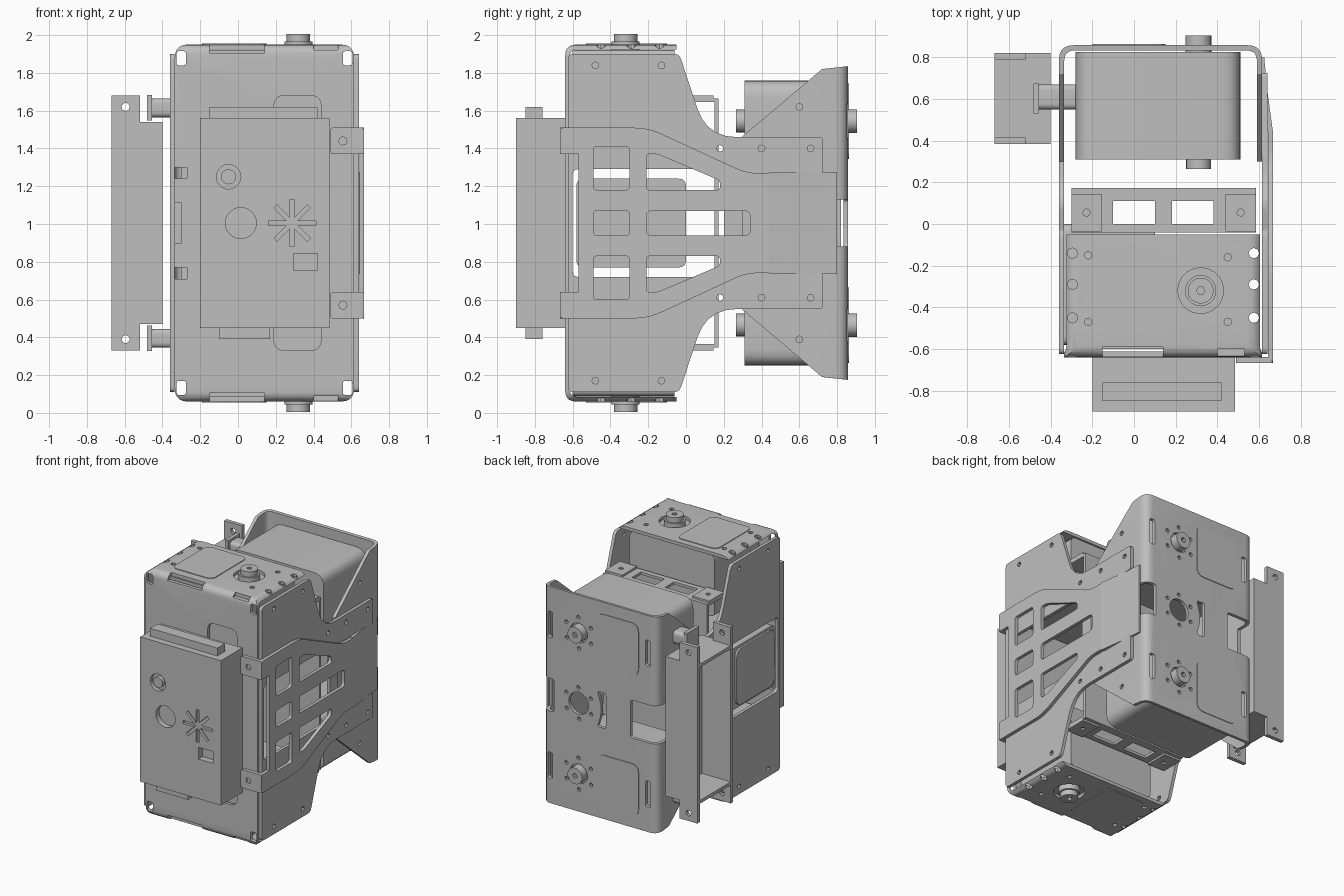
import bpy, bmesh, math
from mathutils import Vector

cube = bpy.data.objects.get("Cube")
if cube:
    bpy.data.objects.remove(cube, do_unlink=True)

grey = bpy.data.materials.new("plain grey")
grey.use_nodes = True
COL = (0.52, 0.52, 0.52, 1)
grey.diffuse_color = COL
next(n for n in grey.node_tree.nodes if n.type == 'BSDF_PRINCIPLED').inputs["Base Color"].default_value = COL

parts = []
XM, ZM = 0.14, 1.005           # middle of the frame in x and z


def mz(z):
    return 2 * ZM - z


def rounded(pts, r=0.0, n=5):
    """Polygon with filleted corners; a third value in a point overrides the radius."""
    out = []
    for i, p in enumerate(pts):
        rad = p[2] if len(p) > 2 else r
        c = Vector(p[:2])
        a, b = Vector(pts[i - 1][:2]) - c, Vector(pts[(i + 1) % len(pts)][:2]) - c
        if rad <= 0:
            out.append(c)
            continue
        p0 = c + a.normalized() * min(rad, a.length * 0.49)
        p1 = c + b.normalized() * min(rad, b.length * 0.49)
        for k in range(n + 1):
            t = k / n
            out.append(p0 * (1 - t) ** 2 + c * 0.82 * 2 * t * (1 - t) + c * 0.18 * 2 * t * (1 - t) + p1 * t * t)
    return out


def rect(u0, u1, v0, v1):
    return [(u0, v0), (u1, v0), (u1, v1), (u0, v1)]


def prism(name, pts, axis, a, b, r=0.0):
    """Extrude a 2D outline along an axis: x uses (y,z), y uses (x,z), z uses (x,y)."""
    place = {'x': lambda u, v, w: (w, u, v), 'y': lambda u, v, w: (u, w, v), 'z': lambda u, v, w: (u, v, w)}[axis]
    bm = bmesh.new()
    f = bm.faces.new([bm.verts.new(place(p[0], p[1], a)) for p in rounded(pts, r)])
    top = bmesh.ops.extrude_face_region(bm, geom=[f])['geom']
    move = Vector(place(0, 0, b - a))
    bmesh.ops.translate(bm, vec=move, verts=[g for g in top if isinstance(g, bmesh.types.BMVert)])
    bmesh.ops.recalc_face_normals(bm, faces=bm.faces)
    me = bpy.data.meshes.new(name)
    bm.to_mesh(me)
    bm.free()
    me.materials.append(grey)
    ob = bpy.data.objects.new(name, me)
    bpy.context.collection.objects.link(ob)
    parts.append(ob)
    return ob


def box(name, x0, x1, y0, y1, z0, z1):
    return prism(name, rect(x0, x1, y0, y1), 'z', z0, z1)


def disc(name, u, v, rad, axis, a, b, n=20, rot=0):
    pts = [(u + rad * math.cos(2 * math.pi * i / n + rot), v + rad * math.sin(2 * math.pi * i / n + rot)) for i in range(n)]
    return prism(name, pts, axis, a, b)


def carve(ob, cutters, op='DIFFERENCE'):
    """Apply boolean cutters to a part and delete them."""
    for c in cutters:
        m = ob.modifiers.new("cut", 'BOOLEAN')
        m.operation, m.object, m.solver = op, c, 'EXACT'
    bpy.context.view_layer.update()
    dg = bpy.context.evaluated_depsgraph_get()
    me = bpy.data.meshes.new_from_object(ob.evaluated_get(dg))
    ob.modifiers.clear()
    ob.data = me
    for c in cutters:
        parts.remove(c)
        bpy.data.objects.remove(c, do_unlink=True)


def holes(pts, axis, a, b, rad=0.018):
    return [disc("hole", u, v, rad, axis, a, b, 8) for u, v in pts]


# Chest shell: bent sheet forming the bottom, front and top
shell = prism("chest_shell", [(-.05, 1.95), (-.64, 1.95, .06), (-.64, .06, .06), (-.05, .06),
                              (-.05, .085), (-.615, .085, .04), (-.615, 1.925, .04), (-.05, 1.925)], 'x', -.335, .615)
carve(shell, [prism("outline", rect(-.335, .615, .06, 1.95), 'y', -1, 1, .07)], 'INTERSECT')
cuts = []
for flip in (0, 1):
    def zz(a, b):
        return (mz(b), mz(a)) if flip else (a, b)
    cuts.append(box("slot", -.15, .14, -.7, -.59, *zz(1.905, 2)))
    cuts.append(box("slot", .40, .53, -.7, -.60, *zz(1.92, 2)))
    for x in (-.325, .555):
        cuts.append(prism("corner", rect(x, x + .05, *zz(1.84, 1.915)), 'y', -.7, -.59, .015))
    cuts.append(prism("window", rect(.19, .44, *zz(1.45, 1.68)), 'y', -.7, -.605, .06))
    pts = [(x, y) for x in (-.295, .575) for y in (-.14, -.29, -.45)]
    cuts += holes(pts, 'z', *zz(1.85, 2.05), rad=.025)
    cuts += holes([(-.22, -.15), (.45, -.16), (.45, -.47), (-.22, -.47)], 'z', *zz(1.85, 2.05))
    cuts.append(disc("boss_hole", .32, -.32, .11, 'z', *zz(1.85, 2.05)))
for z in (.74, 1.27):
    cuts.append(box("notch", -.36, -.27, -.7, -.6, z - .03, z + .03))
cuts.append(box("notch", -.36, -.3, -.7, -.6, .9, 1.11))
carve(shell, cuts)

# Chest side plates with arms reaching to the back frame
half = [(-.625, 1.9, .03), (-.035, 1.9, .03), (.11, 1.46, .16), (.725, 1.46, .02), (.725, 1.27, .02), (.3, 1.27, .05)]
side = half + [(p[0], mz(p[1]), p[2]) for p in reversed(half)]
for name, x in (("left_side_plate", .615), ("right_side_plate", -.36)):
    ob = prism(name, side, 'x', x, x + .025)
    pts = [(y, z) for y, u in ((-.48, 1.84), (-.13, 1.84), (.18, 1.4), (.4, 1.4), (.66, 1.4)) for z in (u, mz(u))]
    carve(ob, [prism("window", rect(-.6, .2, .72, 1.29), 'x', x - .1, x + .1, .03)] + holes(pts, 'x', x - .1, x + .1))

# Actuators inside the chest, top and bottom, with round bosses
for tag, lo, hi in (("upper", 1.45, 1.922), ("lower", mz(1.922), mz(1.45))):
    prism(tag + "_chest_actuator", rect(-.2, .52, lo, hi), 'y', -.6, -.06, .04)
    s = 1 if tag == "upper" else -1
    zf = lambda z: z if s > 0 else mz(z)
    disc(tag + "_chest_boss", .32, -.32, .075, 'z', zf(1.9), zf(1.965))
    b = disc(tag + "_chest_hub", .32, -.32, .062, 'z', zf(1.9), zf(2.005))
    carve(b, [disc("screw", .32, -.32, .02, 'z', zf(1.98), zf(2.1), 6)])
    prism(tag + "_chest_panel", rect(-.19, .15, -.53, -.1), 'z', zf(1.945), zf(1.955), .05)

# Middle actuator with its side panel
prism("middle_actuator", rect(-.58, 0, .77, 1.24), 'x', -.345, .1, .04)
prism("middle_panel", rect(-.56, -.1, .79, 1.22), 'x', -.36, -.34, .06)

# Inner channel between chest and back
box("channel_web", -.3, .585, .15, .172, .345, 1.665)
for tag, z in (("upper", 1.645), ("lower", .345)):
    ob = box(tag + "_channel_flange", -.3, .585, -.04, .172, z, z + .02)
    carve(ob, [box("opening", x, x + .2, 0, .11, z - .1, z + .1) for x in (-.1, .182)])
    zo = z + .02 if tag == "upper" else z - .015
    for x in (-.3, .44):
        ob = box(tag + "_channel_pad", x, x + .145, -.035, .145, zo, zo + .015)
        carve(ob, holes([(x + .072, .055)], 'z', zo - .1, zo + .1))

# Slotted outer plate on the left
half = [(-.667, 1.51, .02), (-.2, 1.51, .08), (.32, 1.27, .06), (.44, 1.27)]
outer = half + [(p[0], mz(p[1])) + p[2:] for p in reversed(half)]
outer += [(-.667, .64), (-.57, .64), (-.57, 1.37), (-.667, 1.37)]
plate = prism("slotted_plate", outer, 'x', .642, .667)
cuts = [prism("slot", rect(-.49, -.3, .94, 1.07), 'x', .5, .8, .02), prism("slot", rect(-.21, .34, .94, 1.07), 'x', .5, .8, .03)]
tri = [(-.21, 1.37), (-.15, 1.37), (.18, 1.23), (.18, 1.18), (-.21, 1.18)]
for f in (lambda z: z, mz):
    cuts.append(prism("slot", [(u, f(v)) for u, v in rect(-.49, -.3, 1.18, 1.41)], 'x', .5, .8, .02))
    cuts.append(prism("slot", [(u, f(v)) for u, v in tri], 'x', .5, .8, .02))
carve(plate, cuts)
prism("plate_bend", [(.44, .642), (.64, .615), (.8, .612), (.8, .625), (.64, .64), (.44, .667)], 'z', .735, 1.275)
bend = parts[-1]
for v in bend.data.vertices:      # outline was given as (y, x)
    v.co.x, v.co.y = v.co.y, v.co.x
bend.data.flip_normals()
for tag, z in (("upper", 1.44), ("lower", .57)):
    ob = prism(tag + "_plate_tab", rect(.49, .667, z - .07, z + .07), 'y', -.667, -.638, .015)
    carve(ob, holes([(.555, z)], 'y', -.8, -.652, .022))

# Front equipment box with recessed details
case = box("front_box", -.2, .485, -.9, -.64, .45, 1.56)
cuts = [disc("hole", .015, 1.005, .082, 'y', -1, -.86, 24), disc("ring", -.05, 1.25, .065, 'y', -1, -.87, 20),
        box("square", .295, .42, -1, -.85, .755, .845)]
for k in range(4):
    a = k * math.pi / 4
    d, n = Vector((math.cos(a), math.sin(a))) * .125, Vector((-math.sin(a), math.cos(a))) * .012
    c = Vector((.287, 1.005))
    cuts.append(prism("grille", [c + d + n, c - d + n, c - d - n, c + d - n], 'y', -1, -.88))
carve(case, cuts)
disc("lens", -.05, 1.25, .04, 'y', -.9, -.86)
box("front_box_top_rail", -.15, .42, -.85, -.76, 1.56, 1.62)
box("front_box_bottom_rail", -.1, .17, -.85, -.76, .39, .45)

# Back frame: bent channel trimmed to a side outline
back = prism("back_frame", [(-.36, .3), (-.36, .858, .07), (.615, .858, .07), (.615, .3), (.59, .3), (.59, .833, .05),
                            (-.335, .833, .05), (-.335, .3)], 'z', .1, 1.9)
trim = [(.9, 1.84), (.72, 1.82), (.3, 1.465), (.3, mz(1.465)), (.72, mz(1.82)), (.9, mz(1.84))]
carve(back, [prism("outline", trim, 'x', -1, 1)], 'INTERSECT')
cuts = [disc("hole", .31, ZM, .085, 'y', .7, 1, 16), prism("notch", rect(-.4, -.13, .86, 1.15), 'y', .72, 1, .02),
        prism("notch", rect(.52, .7, .88, 1.13), 'y', .78, 1, .02),
        prism("slot", [(.15, 1.14), (.08, 1.14), (.08, .87), (.15, .87), (.11, ZM, .1)], 'y', .7, 1, .02)]
for z in (1.545, mz(1.545)):
    cuts.append(disc("hole", .31, z, .075, 'y', .7, 1, 16))
    for x in (-.28, .55):
        cuts.append(prism("slot", rect(x - .02, x + .025, z - .1, z + .1), 'y', .7, 1, .02))
for z in (1.545, ZM, mz(1.545)):
    cuts += holes([(.31 + .12 * math.cos(k * math.pi / 3 + .5), z + .12 * math.sin(k * math.pi / 3 + .5)) for k in range(6)], 'y', .7, 1, .015)
cuts += holes([(.6, 1.62), (.6, mz(1.62))], 'x', -.6, .8)
carve(back, cuts)

# Back actuators with bosses, panels and side horns
for tag, z in (("upper", 1.545), ("lower", mz(1.545))):
    prism(tag + "_back_actuator", rect(-.28, .51, z - .215, z + .215), 'y', .31, .825, .09)
    ob = disc(tag + "_back_hub", .31, z, .062, 'y', .8, .905)
    carve(ob, [disc("screw", .31, z, .02, 'y', .88, 1, 6)])
    disc(tag + "_front_hub", .31, z, .06, 'y', .265, .33)
    prism(tag + "_back_panel", rect(-.2, .15, z - .2, z + .2), 'y', .854, .863, .06)
    h = 1.615 if z > 1 else mz(1.615)
    prism(tag + "_side_horn", rect(.55, .67, h - .05, h + .05), 'x', -.46, -.27, .03)
    box(tag + "_horn_plate", -.482, -.455, .53, .675, h - .068, h + .068)

# Side mounting bracket: open tray with drilled ears
ear = [(-.67, .33), (-.52, .33), (-.52, .47), (-.4, .47), (-.4, 1.54), (-.52, 1.54), (-.52, 1.68), (-.67, 1.68)]
for tag, y in (("front", .385), ("back", .79)):
    ob = prism(tag + "_bracket_ear", ear, 'y', y, y + .03)
    carve(ob, holes([(-.595, 1.62), (-.595, mz(1.62))], 'y', y - .1, y + .1, .022))
box("bracket_web", -.425, -.4, .4, .8, .47, 1.54)
for tag, z in (("lower", .47), ("upper", 1.515)):
    box(tag + "_bracket_cap", -.67, -.4, .4, .8, z, z + .025)

# Smooth the rounded corners, keep edges crisp
bpy.ops.object.select_all(action='DESELECT')
for ob in parts:
    ob.select_set(True)
bpy.context.view_layer.objects.active = parts[0]
bpy.ops.object.shade_smooth_by_angle(angle=math.radians(30))
